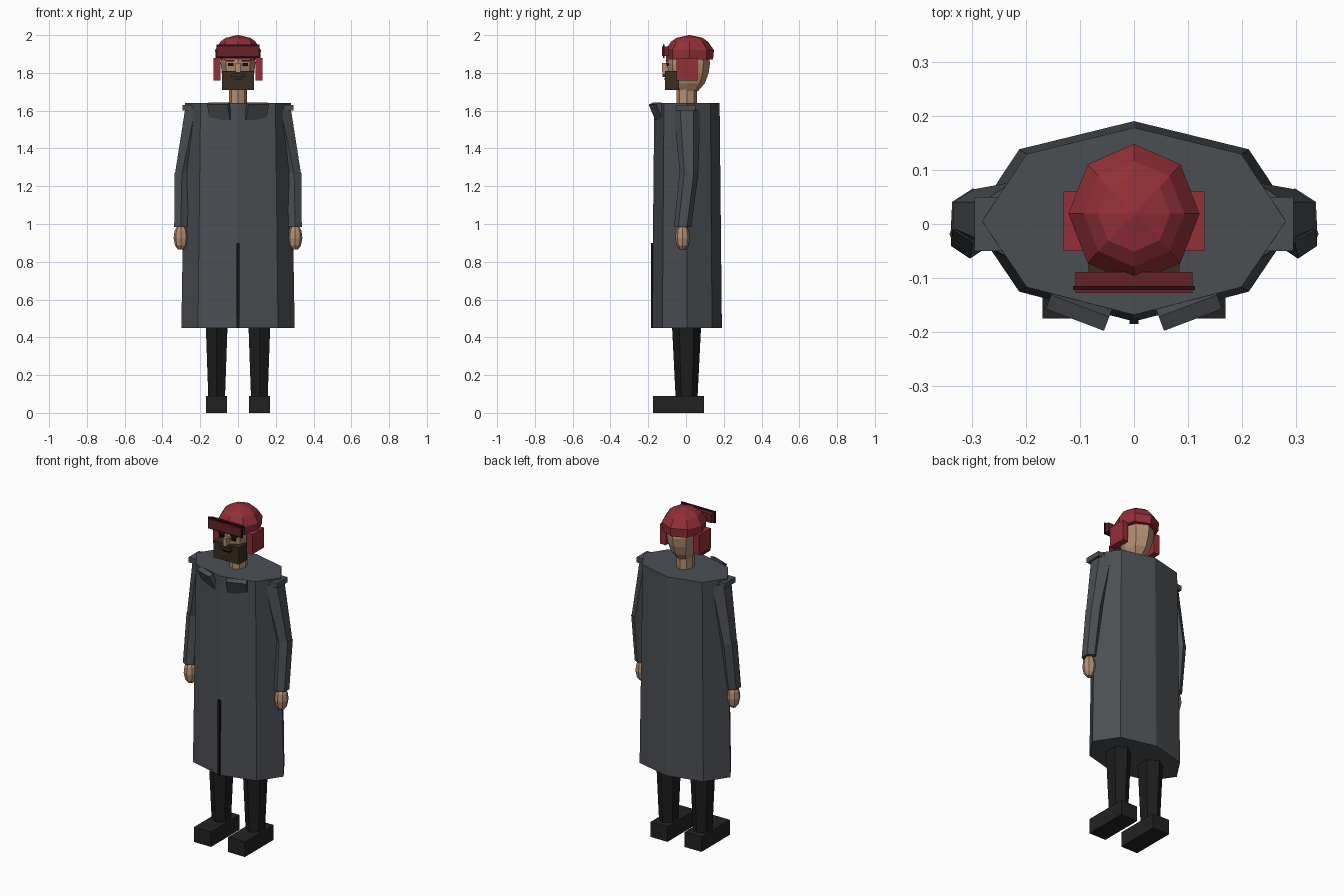
import bpy, bmesh, math
from mathutils import Matrix, Euler

if "Cube" in bpy.data.objects:
    bpy.data.objects.remove(bpy.data.objects["Cube"])


def material(name, rgb):
    m = bpy.data.materials.new(name)
    m.diffuse_color = (*rgb, 1.0)
    m.use_nodes = True
    m.node_tree.nodes["Principled BSDF"].inputs["Base Color"].default_value = m.diffuse_color
    return m


COAT = material("charcoal cloth", (0.070, 0.077, 0.086))
SKIN = material("skin", (0.46, 0.27, 0.165))
RED = material("red felt", (0.29, 0.029, 0.038))
DARK_RED = material("dark red felt", (0.14, 0.016, 0.02))
TRIM = material("maroon trim", (0.022, 0.004, 0.010))
BEARD = material("brown hair", (0.042, 0.026, 0.015))
TROUSER = material("black cloth", (0.012, 0.012, 0.012))
BOOT = material("black leather", (0.017, 0.016, 0.016))
DARK = material("near black", (0.006, 0.006, 0.007))


def finish(name, bm, mat):
    bmesh.ops.recalc_face_normals(bm, faces=bm.faces)
    me = bpy.data.meshes.new(name)
    bm.to_mesh(me)
    bm.free()
    me.materials.append(mat)
    ob = bpy.data.objects.new(name, me)
    bpy.context.collection.objects.link(ob)
    return ob


def box(name, center, size, mat, rot=(0, 0, 0)):
    bm = bmesh.new()
    mtx = (Matrix.Translation(center) @ Euler(rot).to_matrix().to_4x4()
           @ Matrix.Diagonal((*size, 1)))
    bmesh.ops.create_cube(bm, size=1, matrix=mtx)
    return finish(name, bm, mat)


def skin_rings(name, rings, mat):
    """Join equal-length rings of points and cap both ends."""
    bm = bmesh.new()
    loops = [[bm.verts.new(p) for p in r] for r in rings]
    n = len(loops[0])
    for a, b in zip(loops, loops[1:]):
        for i in range(n):
            j = (i + 1) % n
            bm.faces.new((a[i], a[j], b[j], b[i]))
    bm.faces.new(loops[0])
    bm.faces.new(loops[-1])
    return finish(name, bm, mat)


def loft(name, sections, n, mat):
    """sections: (cx, cy, z, rx, ry); corners lie on the y axis."""
    rings = []
    for cx, cy, z, rx, ry in sections:
        rings.append([(cx + rx * math.sin(2 * math.pi * i / n),
                       cy + ry * math.cos(2 * math.pi * i / n), z) for i in range(n)])
    return skin_rings(name, rings, mat)


# long coat
outline = [(0, .19), (.212, .138), (.30, .005), (.212, -.125),
           (0, -.18), (-.212, -.125), (-.30, .005), (-.212, .138)]
skin_rings("coat", [[(x * s, .005 + (y - .005) * s, z) for x, y in outline]
                    for z, s in ((.45, 1), (1.64, .935))], COAT)
box("coat_slit", (0, -.165, .675), (.016, .04, .45), DARK)

# head and neck
loft("neck", [(0, .004, 1.60, .047, .054), (0, .004, 1.74, .047, .054)], 8, SKIN)
loft("head", [(0, .01, 1.705, .045, .055), (0, .01, 1.745, .07, .09),
              (0, .01, 1.80, .086, .11), (0, .01, 1.85, .092, .117),
              (0, .01, 1.90, .088, .11)], 8, SKIN)
box("nose", (0, -.108, 1.828), (.026, .036, .05), SKIN)
box("beard", (0, -.074, 1.76), (.168, .076, .10), BEARD)
box("moustache", (0, -.115, 1.787), (.076, .02, .018), BEARD)
box("mouth", (0, -.113, 1.768), (.05, .006, .006), DARK)

# cap: crown, turned-up brim with trim
loft("cap_crown", [(0, .019, 1.87, .118, .124), (0, .019, 1.92, .121, .129),
                   (0, .019, 1.965, .093, .098), (0, .019, 1.985, .067, .07),
                   (0, .019, 2.0, .004, .004)], 8, RED)
box("cap_brim", (0, -.108, 1.915), (.216, .038, .052), DARK_RED)
box("brim_trim", (0, -.118, 1.915), (.226, .007, .07), TRIM)

for s, side in ((1, "left"), (-1, "right")):
    # face details and ear flaps
    box(side + "_eye", (s * .038, -.098, 1.845), (.030, .009, .016), DARK)
    box(side + "_brow", (s * .040, -.098, 1.863), (.042, .009, .008), BEARD)
    box(side + "_ear_flap", (s * .111, .005, 1.82), (.038, .11, .12), RED)
    # collar flap leaning forward
    box(side + "_lapel", (s * .098, -.147, 1.597), (.115, .03, .09), COAT,
        (.42, 0, s * .36))
    # shoulder, sleeve and hand
    box(side + "_shoulder", (s * .25, 0, 1.615), (.09, .10, .03), COAT)
    loft(side + "_upper_sleeve", [(s * .226, .005, 1.61, .062, .072),
                                  (s * .297, .016, 1.262, .043, .048)], 6, COAT)
    loft(side + "_lower_sleeve", [(s * .297, .016, 1.27, .045, .05),
                                  (s * .303, -.018, .985, .040, .046)], 6, COAT)
    loft(side + "_hand", [(s * .302, -.018, z, r, r) for z, r in
                          ((.985, .022), (.965, .034), (.925, .039),
                           (.885, .031), (.866, .016))], 8, SKIN)
    # leg and boot
    loft(side + "_leg", [(s * .113, .003, .08, .051, .058),
                         (s * .113, .003, .50, .068, .079)], 6, TROUSER)
    box(side + "_boot", (s * .113, -.04, .045), (.112, .27, .09), BOOT)
